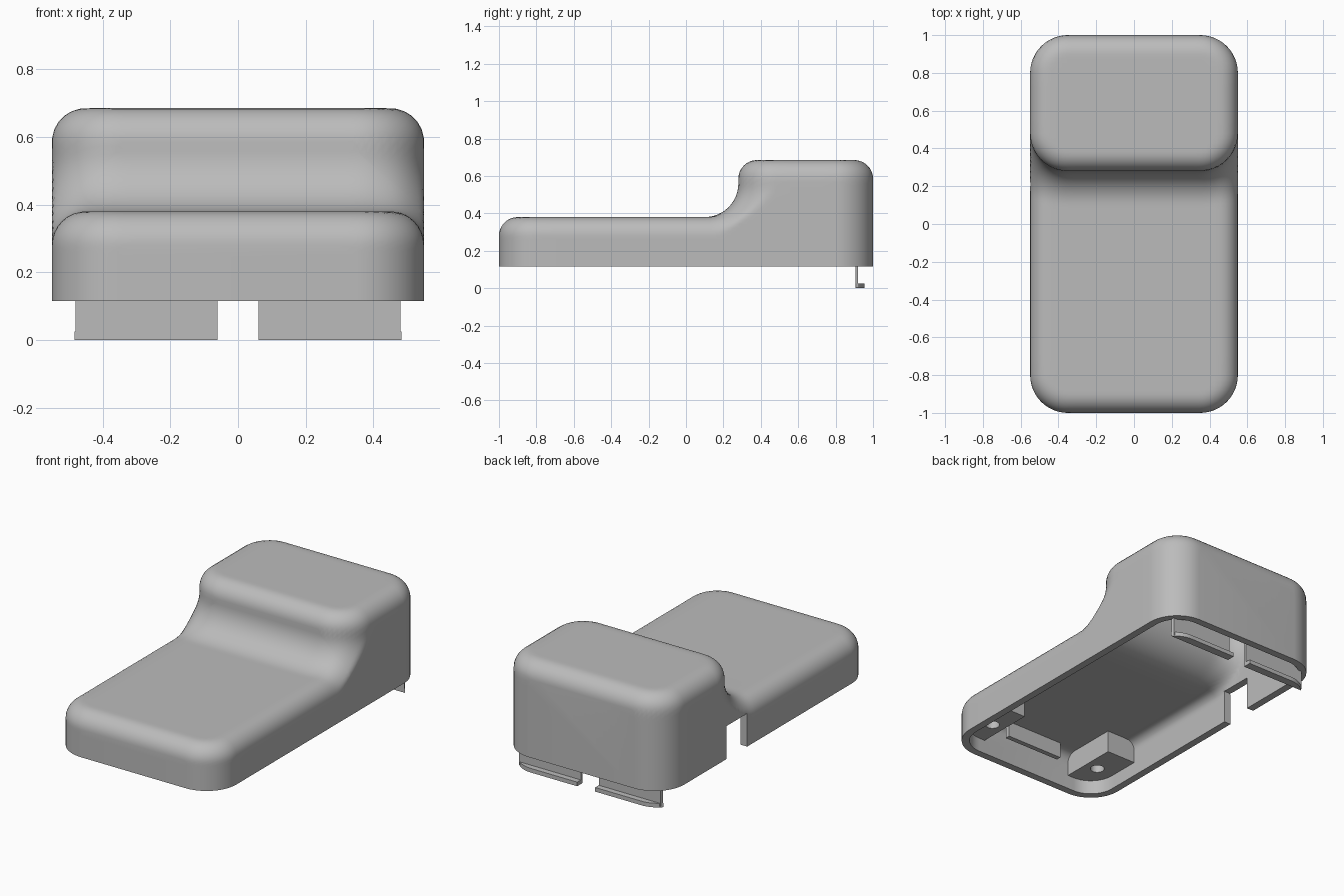
import bpy, bmesh
from math import sin, cos, pi, hypot, radians

if "Cube" in bpy.data.objects:
    bpy.data.objects.remove(bpy.data.objects["Cube"])

BASE, LOW, TALL = 0.115, 0.38, 0.685
STEP, WALL = 0.28, 0.045

grey = bpy.data.materials.new("plain grey")
grey.use_nodes = True
grey.diffuse_color = (0.5, 0.5, 0.5, 1)
grey.node_tree.nodes["Principled BSDF"].inputs["Base Color"].default_value = (0.5, 0.5, 0.5, 1)


def finish(name, bm, smooth=True):
    bmesh.ops.recalc_face_normals(bm, faces=bm.faces[:])
    mesh = bpy.data.meshes.new(name)
    bm.to_mesh(mesh)
    bm.free()
    mesh.materials.append(grey)
    ob = bpy.data.objects.new(name, mesh)
    bpy.context.collection.objects.link(ob)
    if smooth:
        shade(ob)
    return ob


def shade(ob):
    bpy.ops.object.select_all(action="DESELECT")
    ob.select_set(True)
    bpy.context.view_layer.objects.active = ob
    bpy.ops.object.shade_smooth_by_angle(angle=radians(35))


def cut(ob, cutter):
    mod = ob.modifiers.new("cut", "BOOLEAN")
    mod.operation, mod.solver, mod.object = "DIFFERENCE", "EXACT", cutter
    bpy.ops.object.select_all(action="DESELECT")
    bpy.context.view_layer.objects.active = ob
    ob.select_set(True)
    bpy.ops.object.modifier_apply(modifier=mod.name)
    bpy.data.objects.remove(cutter)


# Distance fields: rounded plan, rounded block, and both joined by a cove
def plan(x, y, y0, y1, r=0.2):
    qx = abs(x) - 0.55 + r
    qy = abs(y - (y0 + y1) / 2) - (y1 - y0) / 2 + r
    return hypot(max(qx, 0), max(qy, 0)) + min(max(qx, qy), 0) - r


def block(d, z, top, r=0.1):
    a, b = d + r, z - top + r
    return hypot(max(a, 0), max(b, 0)) + min(max(a, b), 0) - r


def body_distance(x, y, z, cove=0.18):
    outline = plan(x, y, -1, 1)
    a = block(outline, z, LOW)
    b = block(plan(x, y, STEP, 1), z, TALL)
    d = max(cove, min(a, b)) - hypot(max(cove - a, 0), max(cove - b, 0))
    return max(d, outline)


def stations(inset):
    """Section positions from front to back, closer together on the curves."""
    n, e = 12, 1e-5
    lo, hi, s = -1 + inset + e, 1 - inset - e, STEP + inset
    ease = [1 - cos(k * pi / 2 / n) for k in range(n + 1)]
    ys = [lo + 0.2 * t for t in ease]
    ys += [lo + 0.2 + (s - 0.2 - lo - 0.2) * k / 8 for k in range(1, 9)]
    ys += [s - 0.2 * t - e for t in ease[:-1]]
    ys += [s + 0.2 * t + e for t in ease]
    ys += [s + 0.2 + (hi - s - 0.4) * k / 4 for k in range(1, 4)]
    ys += [hi - 0.2 * t for t in ease]
    return sorted(ys)


def loft_body(name, inset, floor, rays=96):
    bm = bmesh.new()
    rings = []
    for y in stations(inset):
        ring = []
        for k in range(rays + 1):
            c, s = cos(pi * k / rays), sin(pi * k / rays)
            near, far = 0.0, 1.0
            for _ in range(22):
                mid = (near + far) / 2
                if body_distance(c * mid, y, floor + s * mid) < -inset:
                    near = mid
                else:
                    far = mid
            ring.append(bm.verts.new((c * near, y, floor + s * near)))
        rings.append(ring)
    for a, b in zip(rings, rings[1:]):
        for k in range(rays + 1):
            j = (k + 1) % (rays + 1)
            bm.faces.new((a[k], a[j], b[j], b[k]))
    bm.faces.new(rings[0])
    bm.faces.new(rings[-1])
    return finish(name, bm, False)


def prism(name, outline, z0, z1):
    bm = bmesh.new()
    face = bm.faces.new([bm.verts.new((x, y, z0)) for x, y in outline])
    top = bmesh.ops.extrude_face_region(bm, geom=[face])["geom"]
    bmesh.ops.translate(bm, vec=(0, 0, z1 - z0),
                        verts=[v for v in top if isinstance(v, bmesh.types.BMVert)])
    return finish(name, bm)


def box(name, x0, x1, y0, y1, z0, z1):
    return prism(name, [(x0, y0), (x1, y0), (x1, y1), (x0, y1)], z0, z1)


def arc(cx, cy, r, a0, a1, n=10):
    return [(cx + r * cos(radians(a0 + (a1 - a0) * k / n)),
             cy + r * sin(radians(a0 + (a1 - a0) * k / n))) for k in range(n + 1)]


# Hollow stepped cover, open below, with a cable notch in one side
cover = loft_body("cover", 0, BASE)
cut(cover, loft_body("cavity", WALL, BASE - 0.01))
cut(cover, box("notch", -0.6, -0.48, 0.2, 0.4, 0.05, 0.315))
shade(cover)

# Matching parts on both sides
for side, label in ((1, "left"), (-1, "right")):
    def flip(points):
        return [(side * x, y) for x, y in points]

    # Screw boss in the front corner
    boss = prism(label + "_screw_boss",
                 flip([(0.31, -0.6), (0.31, -0.97)] + arc(0.35, -0.8, 0.17, -90, 0) + [(0.52, -0.6)]),
                 0.2, 0.34)
    cut(boss, prism("screw_hole", arc(side * 0.39, -0.79, 0.04, 0, 345, 23), 0.1, 0.32))
    shade(boss)

    # Rear hook: hanging plate, outward lip and the bracket joining it to the wall
    prism(label + "_hook_plate",
          flip([(0.06, 0.905), (0.48, 0.905), (0.475, 0.92), (0.06, 0.92)]), 0.005, 0.2)
    lip = [(0.06, 0.905)] + arc(0.37, 0.8, 0.155, 43, 90) + [(0.06, 0.955)]
    prism(label + "_hook_lip", flip(lip), 0, 0.025)
    prism(label + "_hook_bracket",
          flip([(0.06, 0.905), (0.44, 0.905), (0.4, 0.965), (0.06, 0.965)]), 0.17, 0.2)

# Rib hanging from the roof behind the front wall
box("front_rib", -0.19, 0.19, -0.91, -0.88, 0.24, 0.35)
